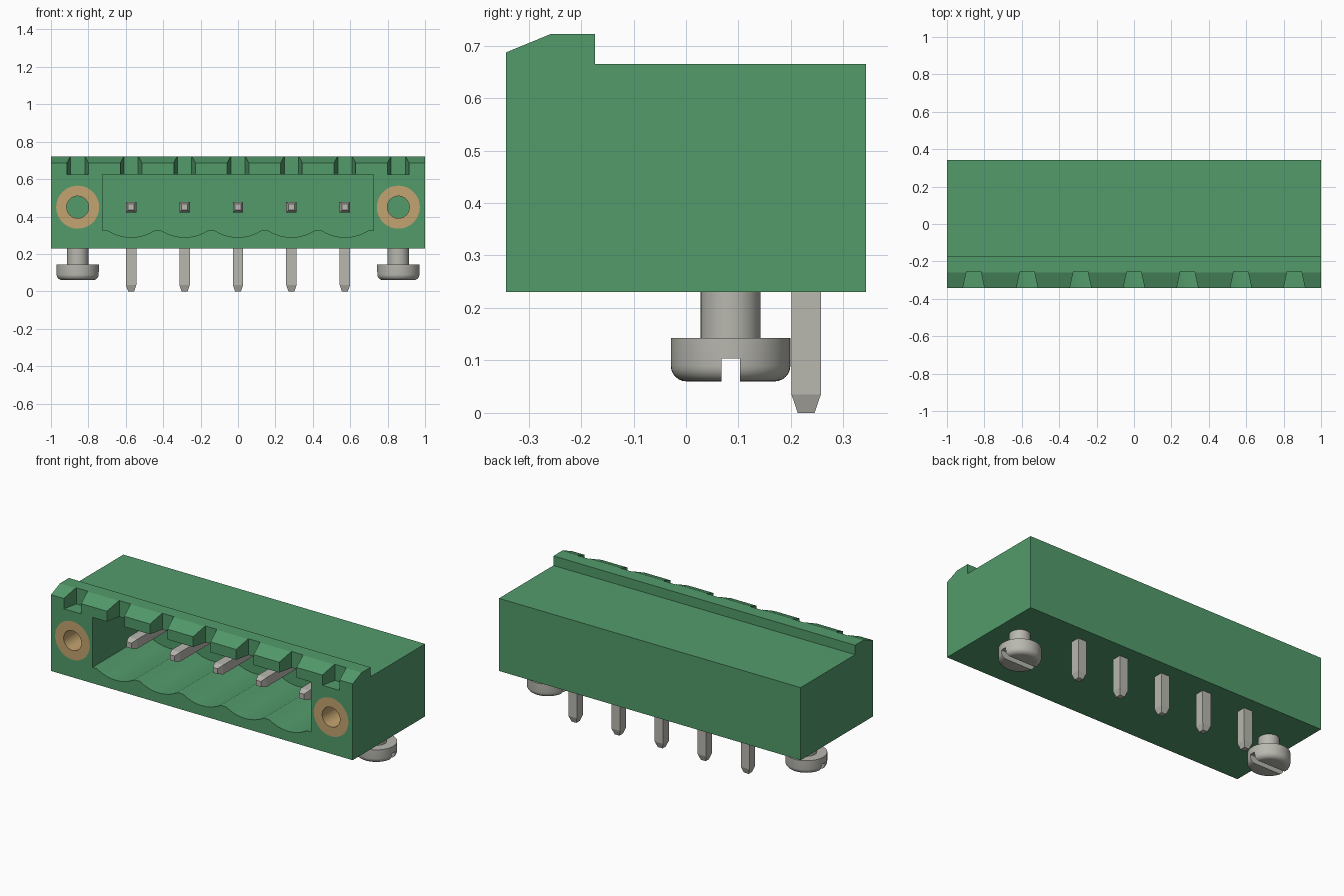
import bpy, bmesh, math
from mathutils import Matrix, Vector

cube = bpy.data.objects.get("Cube")
if cube:
    bpy.data.objects.remove(cube, do_unlink=True)


def material(name, rgb):
    m = bpy.data.materials.new(name)
    m.use_nodes = True
    m.diffuse_color = (*rgb, 1)
    bsdf = next(n for n in m.node_tree.nodes if n.type == 'BSDF_PRINCIPLED')
    bsdf.inputs["Base Color"].default_value = (*rgb, 1)
    return m


GREEN = material("green plastic", (0.085, 0.33, 0.147))
METAL = material("tinned metal", (0.48, 0.475, 0.43))
BRASS = material("brass", (0.55, 0.37, 0.16))

PITCH = 2 / 7
PIN_X = [PITCH * i for i in range(-2, 3)]
SCREW_X = [-3 * PITCH, 3 * PITCH]
FRONT, BACK, BASE = -0.343, 0.343, 0.23
AXIS_Z = 0.45          # height of contacts and bushings
CAVITY_TOP = 0.625


def finish(bm, name, mat):
    bmesh.ops.recalc_face_normals(bm, faces=bm.faces[:])
    me = bpy.data.meshes.new(name)
    bm.to_mesh(me)
    bm.free()
    me.materials.append(mat)
    ob = bpy.data.objects.new(name, me)
    bpy.context.collection.objects.link(ob)
    return ob


def prism(name, points, depth, mat):
    """Extrude a closed outline of 3D points along a vector."""
    bm = bmesh.new()
    face = bm.faces.new([bm.verts.new(p) for p in points])
    ext = bmesh.ops.extrude_face_region(bm, geom=[face])
    moved = [g for g in ext["geom"] if isinstance(g, bmesh.types.BMVert)]
    bmesh.ops.translate(bm, verts=moved, vec=Vector(depth))
    return finish(bm, name, mat)


def lathe(name, profile, matrix, mat, closed=False, steps=48):
    """Spin an (r, z) profile around z, then place it."""
    bm = bmesh.new()
    vs = [bm.verts.new((r, 0, z)) for r, z in profile]
    pairs = list(zip(vs, vs[1:])) + ([(vs[-1], vs[0])] if closed else [])
    es = [bm.edges.new(p) for p in pairs]
    bmesh.ops.spin(bm, geom=vs + es, cent=(0, 0, 0), axis=(0, 0, 1),
                   angle=2 * math.pi, steps=steps)
    bmesh.ops.remove_doubles(bm, verts=bm.verts[:], dist=1e-5)
    bmesh.ops.transform(bm, matrix=matrix, verts=bm.verts[:])
    return finish(bm, name, mat)


def activate(ob):
    bpy.ops.object.select_all(action='DESELECT')
    ob.select_set(True)
    bpy.context.view_layer.objects.active = ob


def cut(ob, cutter):
    activate(ob)
    mod = ob.modifiers.new("cut", 'BOOLEAN')
    mod.operation = 'DIFFERENCE'
    mod.solver = 'EXACT'
    mod.object = cutter
    bpy.ops.object.modifier_apply(modifier=mod.name)
    bpy.data.objects.remove(cutter, do_unlink=True)


def smooth(ob, degrees):
    activate(ob)
    bpy.ops.object.shade_smooth_by_angle(angle=math.radians(degrees))


# Housing: side profile with the raised, chamfered front lip
side = [(FRONT, BASE), (BACK, BASE), (BACK, 0.665), (-0.173, 0.665),
        (-0.173, 0.722), (-0.258, 0.722), (FRONT, 0.687)]
housing = prism("housing", [(-1, y, z) for y, z in side], (2, 0, 0), GREEN)

# Plug cavity with a scalloped floor, one trough under each contact
HALF, SAG, FLOOR = 0.125, 0.036, 0.325
radius = (HALF ** 2 + SAG ** 2) / (2 * SAG)
sweep = math.asin(HALF / radius)
outline = [(0.725, CAVITY_TOP), (-0.725, CAVITY_TOP), (-0.725, FLOOR)]
for px in PIN_X:
    for k in range(9):
        a = sweep * (k / 4 - 1)
        outline.append((px + radius * math.sin(a),
                        FLOOR - SAG + radius * (1 - math.cos(a))))
outline.append((0.725, FLOOR))
cut(housing, prism("cavity_cutter", [(x, -0.4, z) for x, z in outline],
                   (0, 0.56, 0), GREEN))

# Tapered notches in the lip; the inner ones open into the cavity
for i in range(-3, 4):
    x = i * PITCH
    low = CAVITY_TOP if abs(i) == 3 else 0.55
    cut(housing, prism("notch_cutter",
                       [(x - 0.07, -0.40, low), (x + 0.07, -0.40, low),
                        (x + 0.038, -0.253, low), (x - 0.038, -0.253, low)],
                       (0, 0, 0.3), GREEN))

# Threaded bushings set flush in the front flanges
for side_name, x in zip(("right", "left"), SCREW_X):
    place = Matrix.Translation((x, FRONT, AXIS_Z)) @ Matrix.Rotation(-math.pi / 2, 4, 'X')
    cut(housing, lathe("bore_cutter", [(0, -0.05), (0.115, -0.05), (0.115, 0.34), (0, 0.34)],
                       place, GREEN))
    bushing = lathe(side_name + "_bushing",
                    [(0.059, 0), (0.115, 0), (0.115, 0.34), (0.059, 0.34)],
                    place, BRASS, closed=True)
    smooth(bushing, 30)
smooth(housing, 15)

# Slotted screws underneath
for side_name, x in zip(("right", "left"), SCREW_X):
    R, r, z0 = 0.114, 0.03, 0.06
    profile = [(0, z0)]
    for k in range(7):
        a = math.pi / 2 * k / 6
        profile.append((R - r + r * math.sin(a), z0 + r - r * math.cos(a)))
    profile += [(R, 0.143), (0.057, 0.143), (0.057, 0.25), (0, 0.25)]
    screw = lathe(side_name + "_screw", profile, Matrix.Translation((x, 0.085, 0)), METAL)
    cut(screw, prism("slot_cutter",
                     [(x - 0.2, 0.068, 0), (x - 0.2, 0.103, 0),
                      (x - 0.2, 0.103, 0.104), (x - 0.2, 0.068, 0.104)],
                     (0.4, 0, 0), METAL))
    smooth(screw, 30)


def square_bar(bm, sections, matrix):
    """Loft square sections (half width, distance) along z."""
    rings = [[bm.verts.new(matrix @ Vector((sx * h, sy * h, d)))
              for sx, sy in ((-1, -1), (1, -1), (1, 1), (-1, 1))]
             for h, d in sections]
    for a, b in zip(rings, rings[1:]):
        for k in range(4):
            n = (k + 1) % 4
            bm.faces.new((a[k], a[n], b[n], b[k]))
    bm.faces.new(rings[0])
    bm.faces.new(rings[-1])


# Right-angle contacts: a solder leg and a forward blade, both with tapered tips
W, T = 0.028, 0.016
for i, x in enumerate(PIN_X):
    bm = bmesh.new()
    square_bar(bm, [(T, 0), (W, 0.035), (W, AXIS_Z + W)],
               Matrix.Translation((x, 0.229, 0)))
    square_bar(bm, [(T, 0), (W, 0.035), (W, 0.42)],
               Matrix.Translation((x, -0.215, AXIS_Z)) @ Matrix.Rotation(-math.pi / 2, 4, 'X'))
    finish(bm, "contact_%d" % (i + 1), METAL)
